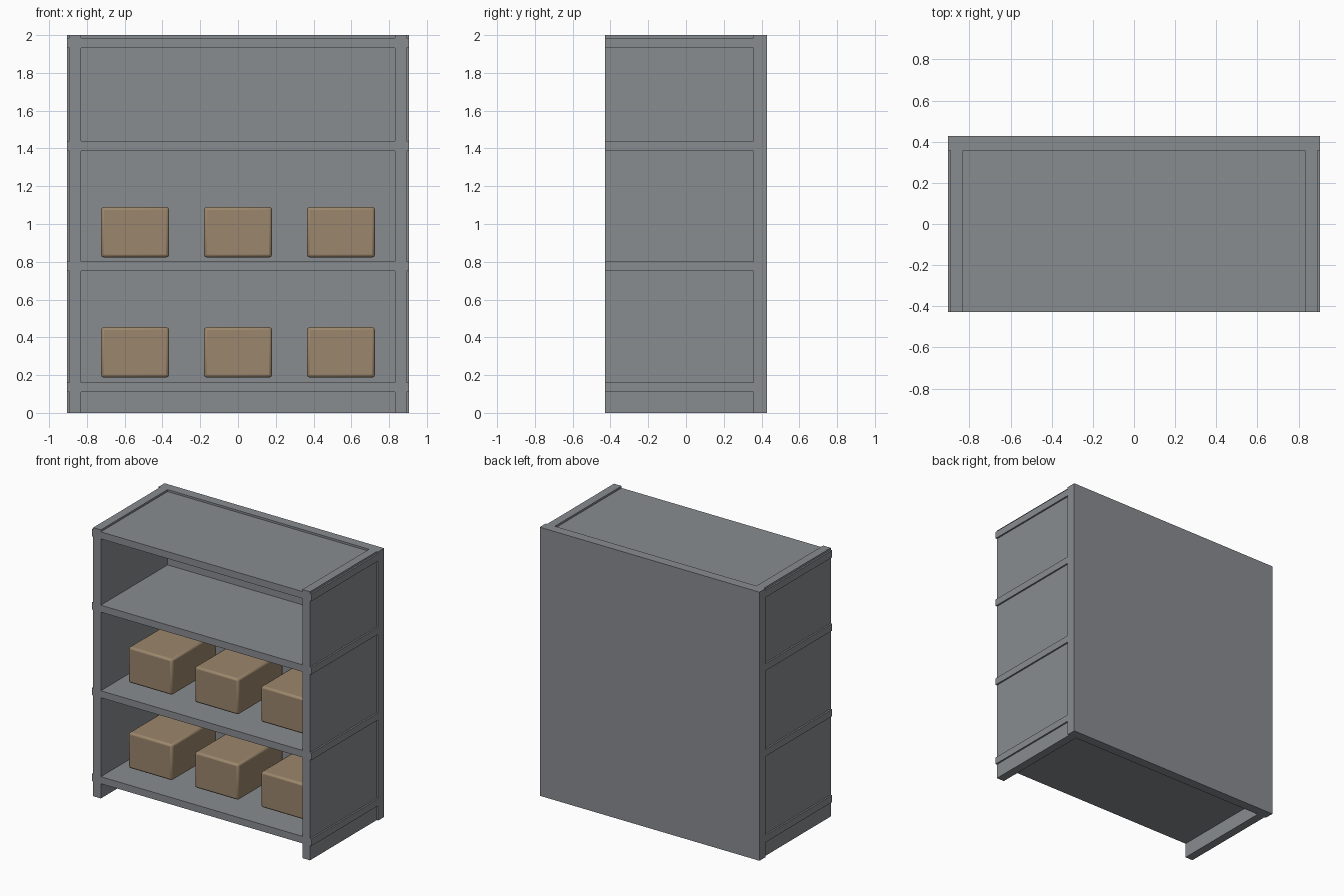
import bpy

cube = bpy.data.objects.get("Cube")
if cube:
    bpy.data.objects.remove(cube, do_unlink=True)


def material(name, rgb):
    mat = bpy.data.materials.new(name)
    mat.use_nodes = True
    color = (*rgb, 1)
    mat.diffuse_color = color
    mat.node_tree.nodes["Principled BSDF"].inputs["Base Color"].default_value = color
    return mat


steel = material("grey_metal", (0.25, 0.262, 0.28))
cardboard = material("brown_cardboard", (0.33, 0.24, 0.15))


def box(name, low, high, mat, bevel=0):
    """Axis-aligned block between two corners, with optional rounded edges."""
    center = [(a + b) / 2 for a, b in zip(low, high)]
    bpy.ops.mesh.primitive_cube_add(size=1, location=center)
    obj = bpy.context.object
    obj.name = name
    obj.scale = [b - a for a, b in zip(low, high)]
    bpy.ops.object.transform_apply(location=False, rotation=False, scale=True)
    obj.data.materials.append(mat)
    if bevel:
        mod = obj.modifiers.new("rounded_edges", "BEVEL")
        mod.width = bevel
        mod.segments = 2
        bpy.ops.object.shade_smooth_by_angle()
    return obj


HALF_W, HALF_D, HEIGHT = 0.905, 0.428, 2.0
INNER_W, PANEL_W, BACK_Y = 0.83, 0.893, 0.357

# Back panel over the full width and height
box("back_panel", (-HALF_W, BACK_Y, 0), (HALF_W, HALF_D, HEIGHT), steel)

# Side panels, slightly narrower than the shelf ends
for side, x0, x1 in (("right", -PANEL_W, -INNER_W), ("left", INNER_W, PANEL_W)):
    box(side + "_side_panel", (x0, -HALF_D, 0), (x1, BACK_Y, HEIGHT), steel)

# Shelves: the span between the panels plus end ribs that stand proud outside
levels = {"bottom": 0.11, "lower": 0.75, "upper": 1.387, "top": 1.933}
for level, z in levels.items():
    box(level + "_shelf", (-HALF_W, -HALF_D, z), (HALF_W, BACK_Y, z + 0.052), steel)

# Cardboard boxes on the two lower shelves
for row, z in (("bottom", 0.187), ("lower", 0.823)):
    for column, x in (("right", -0.545), ("middle", 0), ("left", 0.545)):
        box(f"{row}_{column}_box", (x - 0.18, -0.255, z),
            (x + 0.18, 0.275, z + 0.267), cardboard, 0.015)
